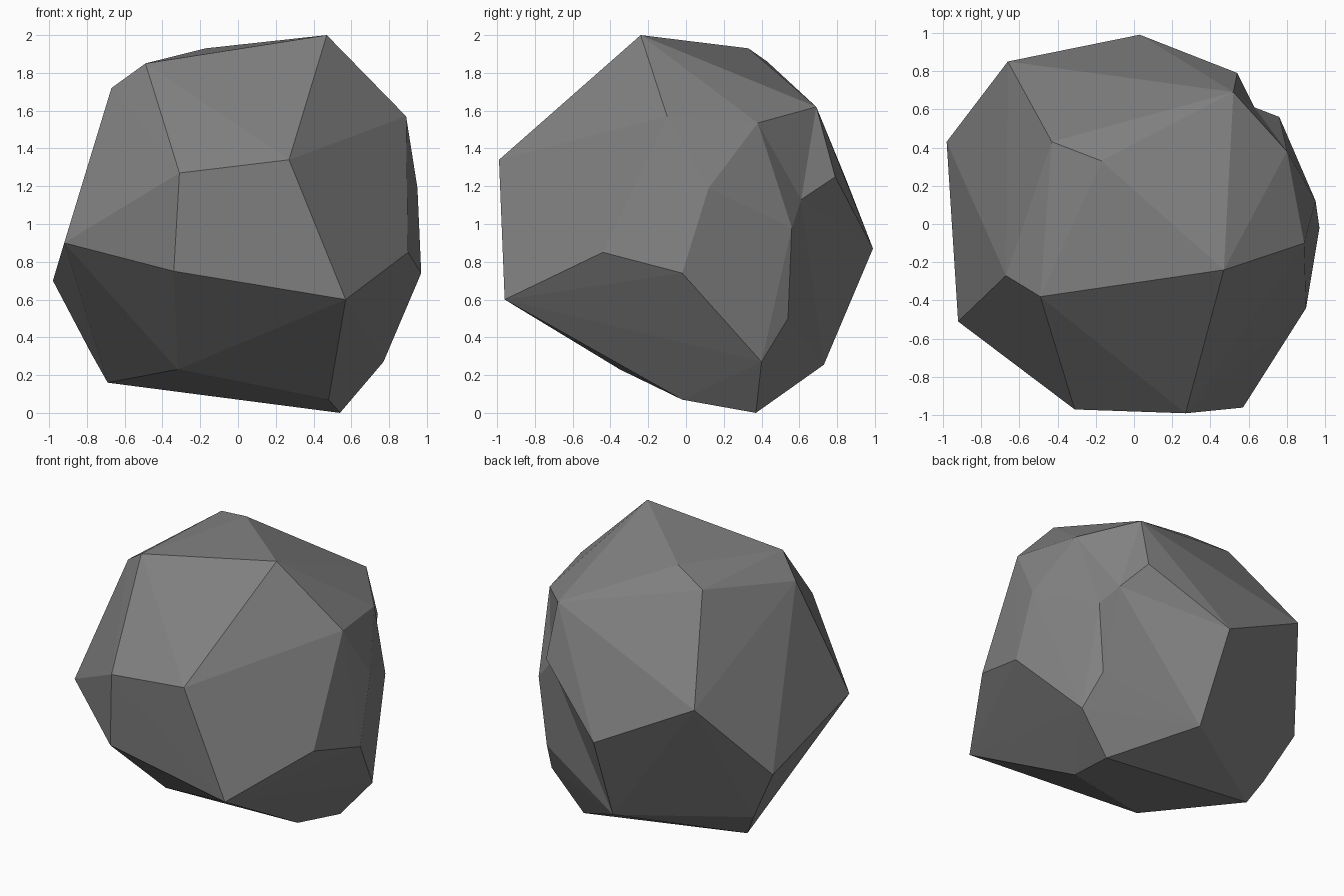
import bpy, bmesh
from mathutils import Vector

if "Cube" in bpy.data.objects:
    bpy.data.objects.remove(bpy.data.objects["Cube"])

# Boulder corners, grouped by height band
TOP = [(.47, -.24, 2), (-.49, -.38, 1.85), (-.67, -.27, 1.72),
       (-.17, .33, 1.93), (-.43, .43, 1.86), (.89, -.10, 1.57)]
MIDDLE = [(-.31, -.97, 1.27), (.27, -.99, 1.34), (.57, -.96, .60),
          (-.34, -.94, .75), (-.92, -.51, .90), (-.98, .43, .70),
          (-.66, .85, 1.23), (.95, .12, 1.19), (.97, -.02, .74), (.90, -.44, .85)]
BOTTOM = [(.77, .40, .27), (.54, .37, 0), (.48, -.02, .07),
          (-.69, .30, .16), (-.32, -.35, .23), (-.78, .36, .32)]
# Corners around the chipped back-right side, and the deepest point of the chip
CHIP_RIM = [(.52, .69, 1.62), (.54, .79, 1.25), (.03, .99, .87), (.06, .73, .255),
            (.71, .54, .50), (.76, .56, .98), (.80, .38, 1.535)]
CHIP_PIT = (.63, .61, 1.13)

# Rough stone: convex shell around the corners
bm = bmesh.new()
for p in TOP + MIDDLE + BOTTOM:
    bm.verts.new(p)
rim = {bm.verts.new(p) for p in CHIP_RIM}
bmesh.ops.convex_hull(bm, input=bm.verts[:])
loose = [v for v in bm.verts if not v.link_faces]
bmesh.ops.delete(bm, geom=loose, context='VERTS')
bmesh.ops.recalc_face_normals(bm, faces=bm.faces[:])
bm.normal_update()

# Chip: push the shell inward to the pit between the rim corners
chip = [f for f in bm.faces if all(v in rim for v in f.verts) and f.normal.x > .24]
bmesh.ops.delete(bm, geom=chip, context='FACES')
pit = bm.verts.new(Vector(CHIP_PIT))
for e in [e for e in bm.edges if e.is_boundary]:
    bm.faces.new((e.verts[0], e.verts[1], pit))
if not pit.link_faces:
    bm.verts.remove(pit)
bmesh.ops.recalc_face_normals(bm, faces=bm.faces[:])

mesh = bpy.data.meshes.new("boulder")
bm.to_mesh(mesh)
bm.free()
boulder = bpy.data.objects.new("boulder", mesh)
bpy.context.collection.objects.link(boulder)

# Single stone grey
grey = bpy.data.materials.new("stone grey")
grey.diffuse_color = (.22, .22, .22, 1)
grey.use_nodes = True
grey.node_tree.nodes["Principled BSDF"].inputs["Base Color"].default_value = grey.diffuse_color
mesh.materials.append(grey)
